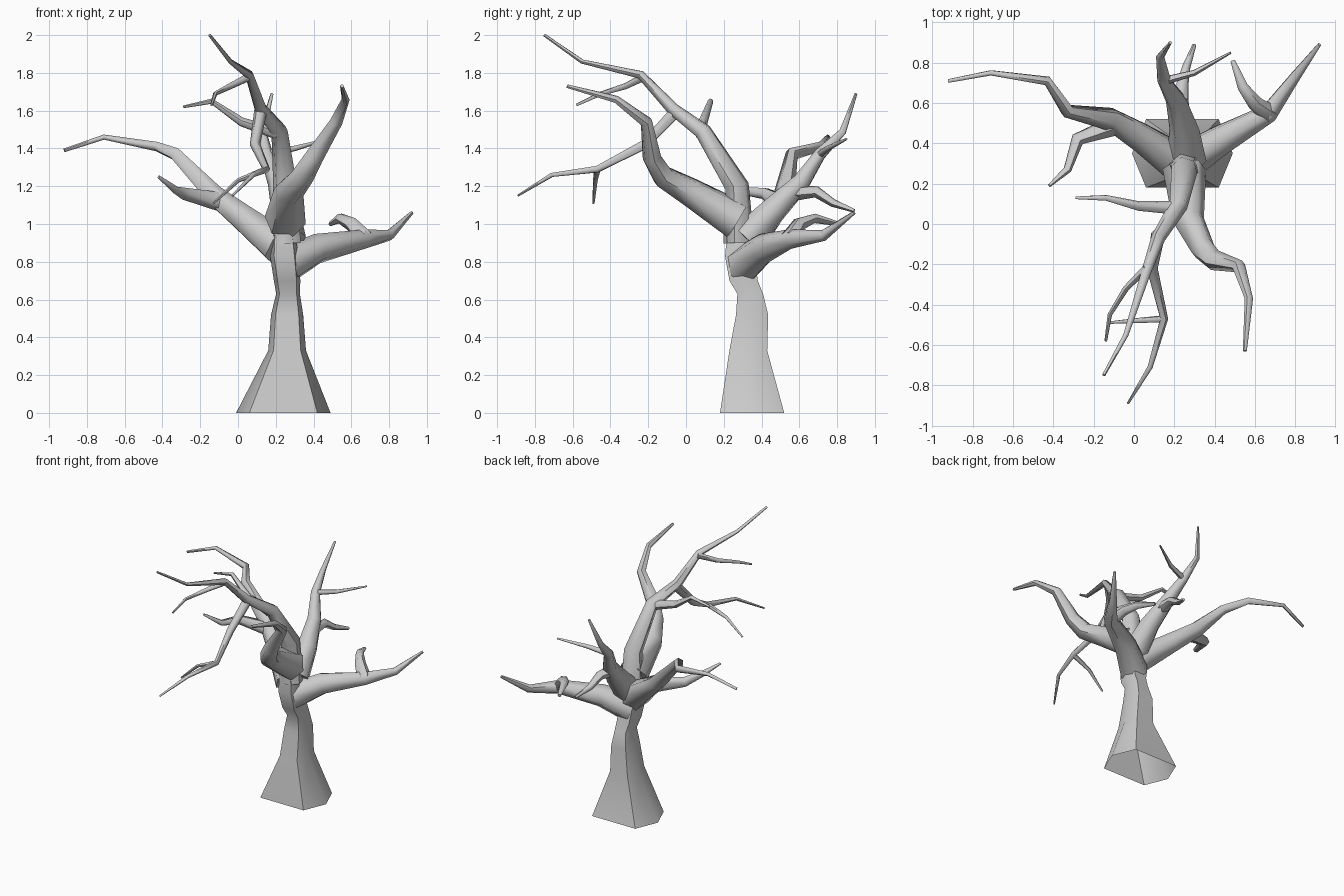
import bpy, bmesh, math
from mathutils import Vector

default_cube = bpy.data.objects.get("Cube")
if default_cube:
    bpy.data.objects.remove(default_cube, do_unlink=True)

# One plain grey bark colour
BARK = (0.6, 0.6, 0.6, 1.0)
bark = bpy.data.materials.new("grey_bark")
bark.use_nodes = True
bark.diffuse_color = BARK
bark.node_tree.nodes["Principled BSDF"].inputs["Base Color"].default_value = BARK
SIDES = 6


def finish(name, bm):
    """Turn a bmesh into a smooth-shaded bark object."""
    bmesh.ops.recalc_face_normals(bm, faces=bm.faces[:])
    mesh = bpy.data.meshes.new(name)
    bm.to_mesh(mesh)
    bm.free()
    mesh.materials.append(bark)
    obj = bpy.data.objects.new(name, mesh)
    bpy.context.collection.objects.link(obj)
    bpy.ops.object.select_all(action="DESELECT")
    obj.select_set(True)
    bpy.context.view_layer.objects.active = obj
    bpy.ops.object.shade_smooth_by_angle(angle=math.radians(60))
    return obj


def bridge(bm, rings):
    """Skin neighbouring rings with quads."""
    for low, high in zip(rings, rings[1:]):
        for i in range(SIDES):
            j = (i + 1) % SIDES
            bm.faces.new((low[i], low[j], high[j], high[i]))


def branch(name, start_radius, end_radius, power, *path):
    """Sweep a tapering six-sided tube along a path with mitred bends."""
    points = [Vector(p) for p in path]
    lengths = [0.0]
    for a, b in zip(points, points[1:]):
        lengths.append(lengths[-1] + (b - a).length)

    bm = bmesh.new()
    rings = []
    side = None
    last = len(points) - 1
    for i, point in enumerate(points):
        before = (point - points[max(i - 1, 0)]).normalized()
        after = (points[min(i + 1, last)] - point).normalized()
        tangent = (before + after).normalized()
        # Carry the previous side direction along so the tube never twists
        if side is None:
            side = tangent.orthogonal()
        side = (side - tangent * side.dot(tangent)).normalized()
        other = tangent.cross(side)
        remaining = 1 - lengths[i] / lengths[-1]
        radius = end_radius + (start_radius - end_radius) * remaining ** power
        ring = []
        for k in range(SIDES):
            angle = math.tau * k / SIDES
            offset = side * math.cos(angle) + other * math.sin(angle)
            ring.append(bm.verts.new(point + offset * radius))
        rings.append(ring)
    bridge(bm, rings)
    bm.faces.new(rings[0])
    bm.faces.new(rings[-1])
    return finish(name, bm)


def trunk(name, *levels):
    """Loft a flared hexagonal trunk; each level is height, centre, half sizes."""
    outline = ((1, 0), (.72, 1), (-.72, 1), (-1, 0), (-.72, -1), (.72, -1))
    bm = bmesh.new()
    rings = []
    for z, cx, cy, rx, ry in levels:
        rings.append([bm.verts.new((cx + u * rx, cy + v * ry, z)) for u, v in outline])
    bridge(bm, rings)
    bm.faces.new(rings[-1])
    return finish(name, bm)


# Trunk with a flared open foot and a narrow waist
trunk("trunk",
      (0, .24, .35, .25, .17),
      (.33, .26, .33, .1, .1),
      (.52, .26, .35, .085, .085),
      (.63, .265, .34, .063, .068),
      (.7, .26, .305, .07, .075),
      (.83, .245, .285, .075, .078),
      (.98, .24, .28, .06, .06))

# Tall leader that leans forward, with its twigs
branch("leader", .085, .008, 1.5,
       (.25, .28, .9), (.25, .27, 1.2), (.22, .09, 1.49), (.12, -.07, 1.61),
       (.06, -.24, 1.79), (-.04, -.55, 1.86), (-.15, -.75, 2))
branch("leader_upper_twig", .022, .007, 1,
       (.06, -.22, 1.78), (-.04, -.32, 1.73), (-.12, -.45, 1.69), (-.14, -.58, 1.63))
branch("leader_side_twig", .035, .007, 1,
       (.21, .08, 1.48), (.02, .09, 1.54), (-.14, .13, 1.65), (-.29, .13, 1.62))
branch("drooping_branch", .035, .006, 1,
       (.12, -.05, 1.6), (.09, -.22, 1.42), (.15, -.47, 1.29), (.08, -.71, 1.26),
       (-.03, -.89, 1.15))
branch("drooping_twig", .018, .006, 1,
       (.15, -.47, 1.29), (0, -.48, 1.23), (-.13, -.49, 1.11))

# Front limb that curls up and outward
branch("front_limb", .11, .01, 1.4,
       (.25, .27, 1.02), (.27, .02, 1.17), (.34, -.12, 1.25), (.4, -.18, 1.35),
       (.52, -.21, 1.54), (.57, -.37, 1.66), (.55, -.63, 1.73))

# Long limb on the right with its fork
branch("right_limb", .105, .01, 1.7,
       (.22, .3, .88), (.03, .43, 1.03), (-.12, .52, 1.15), (-.33, .56, 1.37),
       (-.43, .71, 1.41), (-.71, .75, 1.46), (-.92, .71, 1.39))
branch("right_limb_fork", .055, .008, 1,
       (-.06, .5, 1.11), (-.28, .42, 1.16), (-.33, .27, 1.18), (-.42, .19, 1.25))

# Low heavy limb on the left with its upright stub
branch("left_limb", .105, .01, 1.1,
       (.25, .3, .78), (.42, .41, .87), (.67, .55, .92), (.8, .73, .94),
       (.92, .89, 1.06))
branch("left_limb_stub", .05, .012, 1,
       (.67, .55, .92), (.6, .6, 1), (.54, .68, 1.03), (.49, .81, 1))

# Back limb with two twigs
branch("back_limb", .1, .008, 1.3,
       (.26, .32, .92), (.25, .47, 1.08), (.21, .61, 1.22), (.15, .71, 1.37),
       (.13, .83, 1.49), (.18, .9, 1.69))
branch("back_limb_low_twig", .045, .01, 1,
       (.23, .54, 1.16), (.24, .69, 1.17), (.26, .78, 1.11), (.3, .89, 1.07))
branch("back_limb_high_twig", .022, .006, 1,
       (.15, .71, 1.37), (.3, .75, 1.4), (.48, .85, 1.45))
